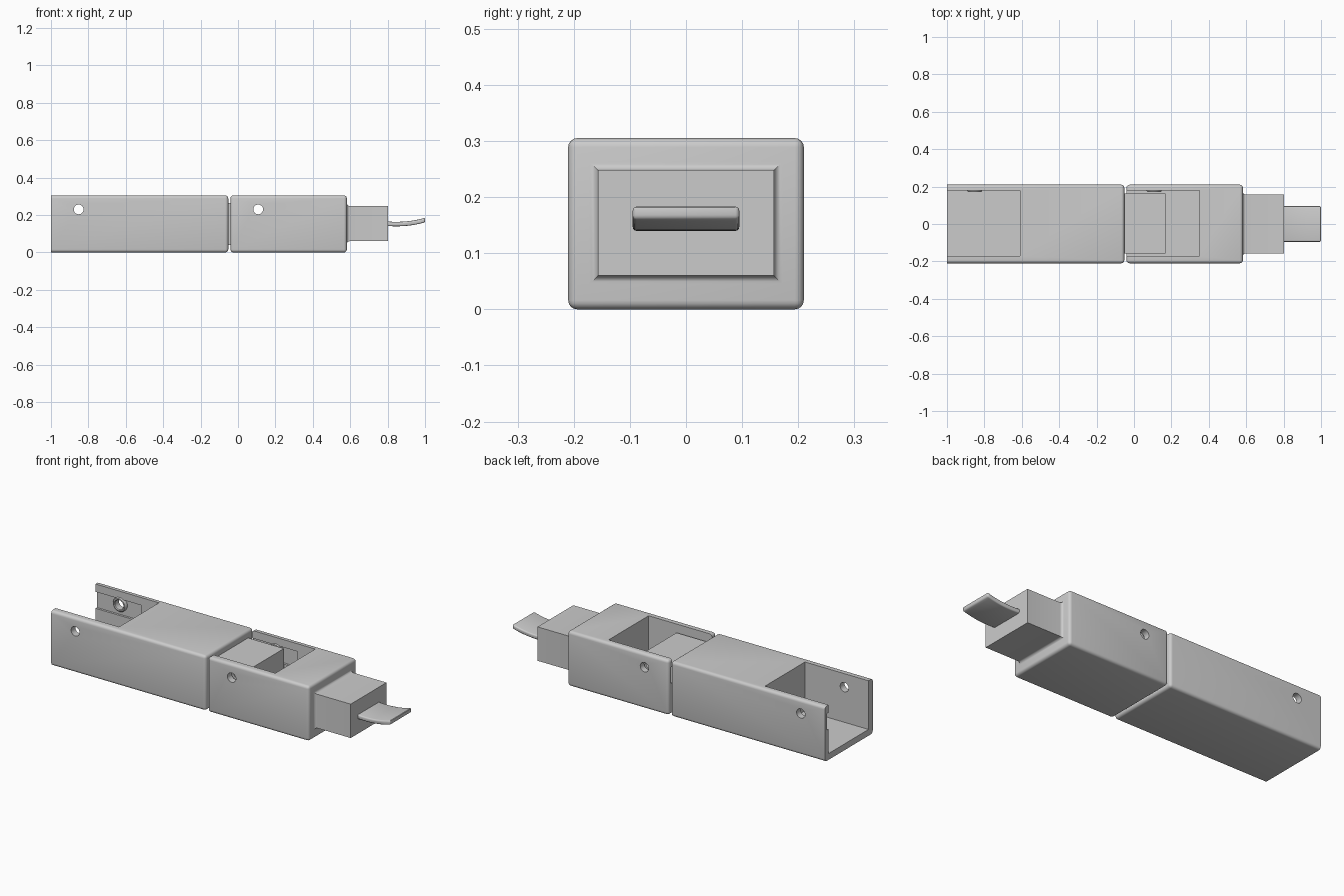
import bpy, bmesh, math
from mathutils import Matrix, Vector

if "Cube" in bpy.data.objects:
    bpy.data.objects.remove(bpy.data.objects["Cube"], do_unlink=True)

grey = bpy.data.materials.new("light_grey")
grey.use_nodes = True
COLOUR = (0.6, 0.6, 0.6, 1)
grey.diffuse_color = COLOUR
for node in grey.node_tree.nodes:
    if node.type == "BSDF_PRINCIPLED":
        node.inputs["Base Color"].default_value = COLOUR


def make_object(name, bm):
    bmesh.ops.recalc_face_normals(bm, faces=bm.faces[:])
    mesh = bpy.data.meshes.new(name)
    bm.to_mesh(mesh)
    bm.free()
    mesh.materials.append(grey)
    obj = bpy.data.objects.new(name, mesh)
    bpy.context.collection.objects.link(obj)
    return obj


def box(name, low, high, radius=0, keep=lambda edge: True):
    """Box between two corners; the edges that pass keep() are rounded."""
    low, high = Vector(low), Vector(high)
    bm = bmesh.new()
    bmesh.ops.create_cube(bm, size=1)
    for v in bm.verts:
        v.co = Vector([(low[i] + high[i]) / 2 + v.co[i] * (high[i] - low[i]) for i in range(3)])
    if radius:
        edges = [e for e in bm.edges if keep(e)]
        bmesh.ops.bevel(bm, geom=edges, offset=radius, segments=4, profile=0.5, affect="EDGES")
    return make_object(name, bm)


def cylinder(name, x, y0, y1, z, radius):
    """Round bar along y."""
    bm = bmesh.new()
    bmesh.ops.create_cone(bm, cap_ends=True, segments=32, radius1=radius, radius2=radius,
                          depth=abs(y1 - y0),
                          matrix=Matrix.Translation((x, (y0 + y1) / 2, z))
                          @ Matrix.Rotation(math.pi / 2, 4, "X"))
    return make_object(name, bm)


def activate(obj):
    bpy.ops.object.select_all(action="DESELECT")
    obj.select_set(True)
    bpy.context.view_layer.objects.active = obj


def cut(obj, cutter):
    cutter.hide_render = True
    activate(obj)
    mod = obj.modifiers.new("cut", "BOOLEAN")
    mod.operation, mod.solver, mod.object = "DIFFERENCE", "EXACT", cutter
    bpy.ops.object.modifier_apply(modifier=mod.name)
    bpy.data.objects.remove(cutter, do_unlink=True)


def smooth(obj):
    activate(obj)
    bpy.ops.object.shade_smooth_by_angle(angle=math.radians(35))


def housing(name, x0, x1, cavity_end, rounded):
    """Rounded block with an open-topped channel at its -x end."""
    body = box(name, (x0, -0.21, 0), (x1, 0.21, 0.305), 0.016, rounded)
    hole_x = x0 + 0.148
    # channel, then the side groove inside the back wall
    cut(body, box("channel_cutter", (x0 - 0.1, -0.172, 0.035), (cavity_end, 0.178, 0.5)))
    cut(body, box("groove_cutter", (x0 - 0.1, 0.1, 0.17), (x0 + 0.28, 0.19, 0.262)))
    cut(body, cylinder("hole_cutter", hole_x, -0.4, 0.4, 0.23, 0.026))
    smooth(body)
    # pin collar standing in the groove
    bm = bmesh.new()
    rings = []
    for radius, y in ((0.026, 0.192), (0.026, 0.175), (0.03, 0.171),
                      (0.036, 0.172), (0.04, 0.178), (0.04, 0.192)):
        rings.append([bm.verts.new((hole_x + radius * math.cos(a), y, 0.222 + 0.008
                                    + radius * math.sin(a)))
                      for a in [math.tau * i / 32 for i in range(32)]])
    for a, b in zip(rings, rings[1:] + rings[:1]):
        for i in range(32):
            j = (i + 1) % 32
            bm.faces.new((a[i], a[j], b[j], b[i]))
    smooth(make_object(name + "_pin_collar", bm))
    return hole_x


# Rear and front housings
housing("rear_housing", -1, -0.052, -0.61,
        lambda e: not all(v.co.x < -0.99 for v in e.verts))
pin_x = housing("front_housing", -0.04, 0.582, 0.35, lambda e: True)

# Hinge tongue reaching into the front housing
tongue = box("hinge_tongue", (-0.07, -0.157, 0.04), (0.168, 0.163, 0.265))
cut(tongue, cylinder("tongue_hole_cutter", pin_x, -0.4, 0.4, 0.23, 0.026))
smooth(tongue)

# Nose block with a flared root
bm = bmesh.new()
sections = [(0.57, 0.015), (0.582, 0.015)]
for i in range(1, 6):
    a = math.pi / 2 * i / 5
    sections.append((0.582 + 0.015 * (1 - math.cos(a)), 0.015 * (1 - math.sin(a))))
sections.append((0.802, 0))
loops = []
for x, grow in sections:
    loops.append([bm.verts.new((x, sy * (0.157 + grow), 0.154 + sz * (0.094 + grow)))
                  for sy, sz in ((-1, -1), (1, -1), (1, 1), (-1, 1))])
for a, b in zip(loops, loops[1:]):
    for i in range(4):
        j = (i + 1) % 4
        bm.faces.new((a[i], a[j], b[j], b[i]))
bm.faces.new(loops[0])
bm.faces.new(loops[-1])
smooth(make_object("nose_block", bm))

# Upturned tip blade
bm = bmesh.new()
lower = []
for i in range(13):
    t = i / 12
    lower.append((0.79 + 0.21 * t, 0.142 - 0.016 * t + 0.035 * t ** 2.2))
outline = lower + [(x, z + 0.024) for x, z in reversed(lower)]
face = bm.faces.new([bm.verts.new((x, -0.095, z)) for x, z in outline])
grown = bmesh.ops.extrude_face_region(bm, geom=[face])["geom"]
bmesh.ops.translate(bm, vec=(0, 0.19, 0),
                    verts=[g for g in grown if isinstance(g, bmesh.types.BMVert)])
bmesh.ops.recalc_face_normals(bm, faces=bm.faces[:])
sharp = [e for e in bm.edges if e.calc_face_angle(0) > 1]
bmesh.ops.bevel(bm, geom=sharp, offset=0.007, segments=3, profile=0.5, affect="EDGES")
smooth(make_object("tip_blade", bm))
